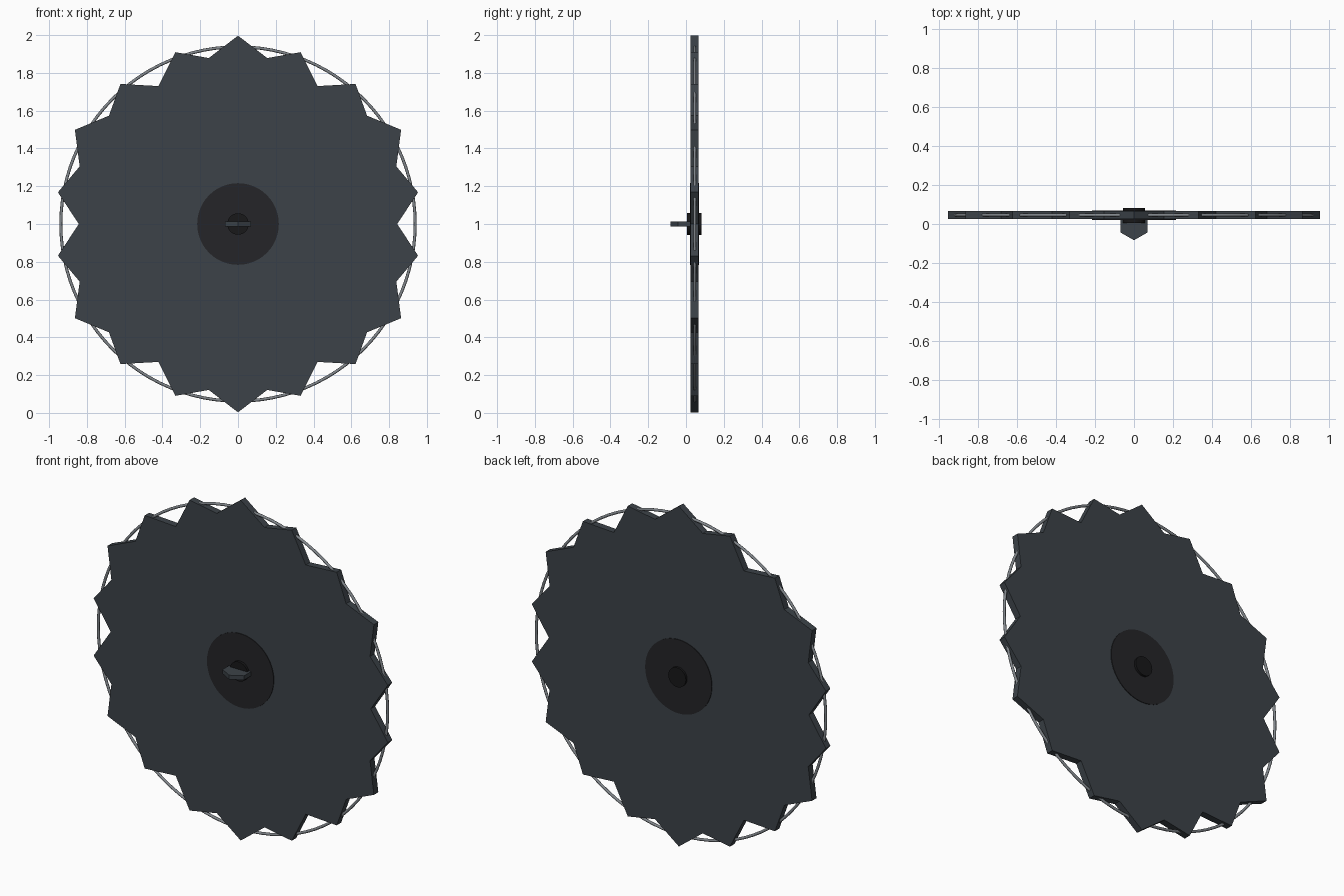
import bpy, bmesh, math
from mathutils import Matrix, Vector

if "Cube" in bpy.data.objects:
    bpy.data.objects.remove(bpy.data.objects["Cube"])


def material(name, rgb):
    m = bpy.data.materials.new(name)
    m.diffuse_color = (*rgb, 1)
    m.use_nodes = True
    m.node_tree.nodes["Principled BSDF"].inputs["Base Color"].default_value = m.diffuse_color
    return m


STEEL = material("dark_steel", (0.045, 0.055, 0.065))
HUB = material("hub_black", (0.018, 0.018, 0.021))
BOLT = material("bolt_black", (0.009, 0.009, 0.010))
WIRE = material("wire_grey", (0.22, 0.24, 0.26))


def prism(name, points, direction, mat):
    """Extrude a closed flat outline along a direction."""
    bm = bmesh.new()
    face = bm.faces.new([bm.verts.new(p) for p in points])
    new = bmesh.ops.extrude_face_region(bm, geom=[face], use_keep_orig=True)["geom"]
    bmesh.ops.translate(bm, vec=Vector(direction),
                        verts=[v for v in new if isinstance(v, bmesh.types.BMVert)])
    bmesh.ops.recalc_face_normals(bm, faces=bm.faces)
    me = bpy.data.meshes.new(name)
    bm.to_mesh(me)
    bm.free()
    me.materials.append(mat)
    ob = bpy.data.objects.new(name, me)
    bpy.context.collection.objects.link(ob)
    return ob


def disc(name, radius, y0, y1, mat, sides=48):
    bpy.ops.mesh.primitive_cylinder_add(vertices=sides, radius=radius, depth=y1 - y0,
                                        location=(0, (y0 + y1) / 2, 1),
                                        rotation=(math.pi / 2, 0, 0))
    ob = bpy.context.object
    ob.name = name
    ob.data.materials.append(mat)
    bpy.ops.object.shade_smooth_by_angle(angle=math.radians(30))
    return ob


# Toothed blade: the tip and valley radii repeat every 60 degrees
radii = [0.997, 0.892, 0.968, 0.843, 0.968, 0.892]
outline = []
for i in range(36):
    a = math.radians(10 * i)
    r = radii[i % 6]
    outline.append((r * math.sin(a), 0.025, 1 + r * math.cos(a)))
prism("toothed_blade", outline, (0, 0.041, 0), STEEL)

# Wire ring running through the teeth
bpy.ops.mesh.primitive_torus_add(major_segments=96, minor_segments=10,
                                 major_radius=0.938, minor_radius=0.008,
                                 location=(0, 0.046, 1), rotation=(math.pi / 2, 0, 0))
ring = bpy.context.object
ring.name = "wire_ring"
ring.data.materials.append(WIRE)
bpy.ops.object.shade_smooth_by_angle(angle=math.radians(60))

# Hub plate and central axle
disc("hub_plate", 0.216, 0.021, 0.070, HUB)
disc("axle", 0.057, 0.006, 0.083, BOLT, 32)

# Pointed mounting tab on the front
tab = [(-0.07, 0.03), (0.07, 0.03), (0.07, -0.043), (0, -0.083), (-0.07, -0.043)]
prism("mounting_tab", [(x, y, 0.988) for x, y in tab], (0, 0, 0.025), STEEL)
